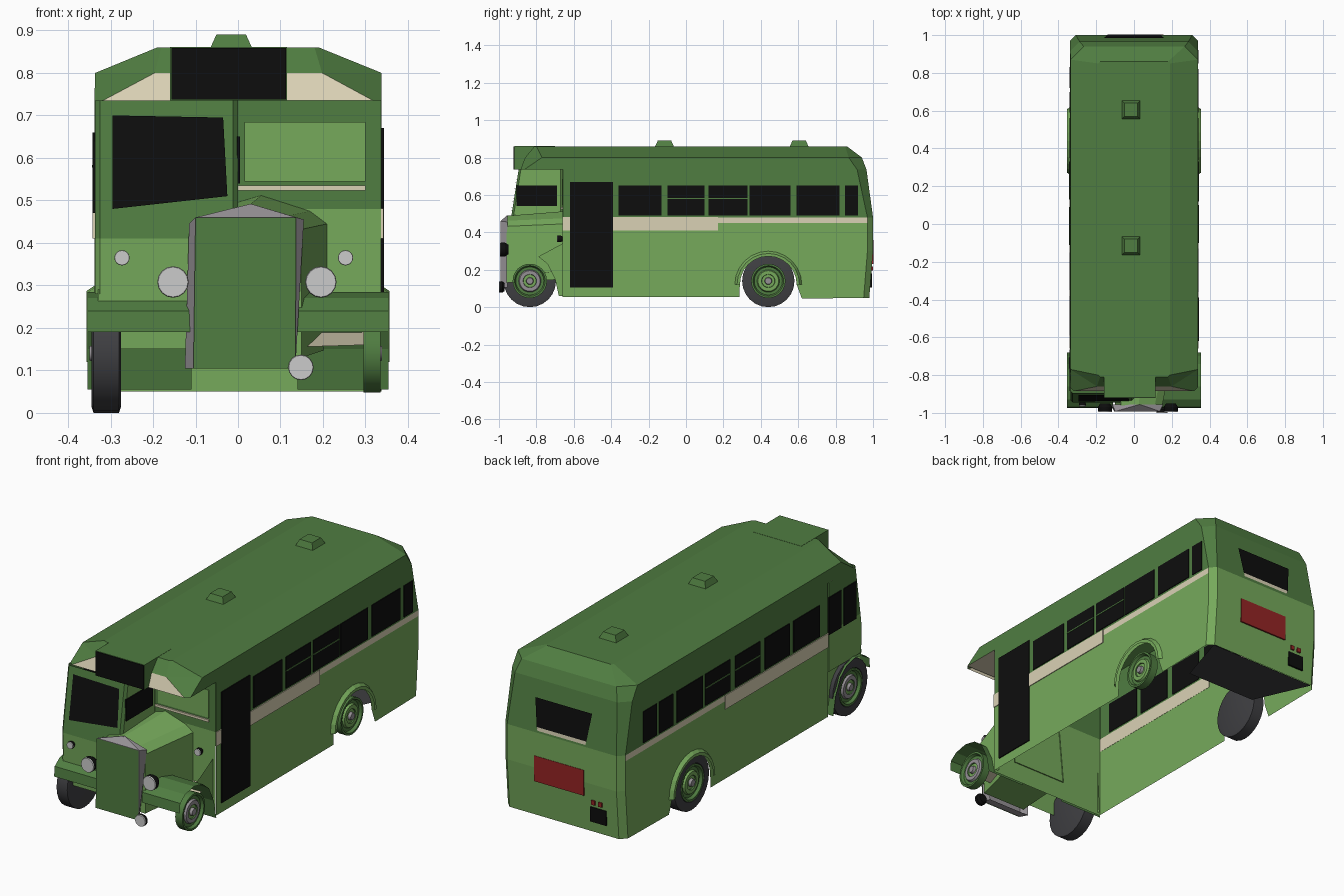
import bpy, bmesh, math
from mathutils import Vector

cube = bpy.data.objects.get("Cube")
if cube:
    bpy.data.objects.remove(cube, do_unlink=True)


def material(name, r, g, b):
    m = bpy.data.materials.new(name)
    m.use_nodes = True
    m.diffuse_color = (r, g, b, 1)
    m.node_tree.nodes["Principled BSDF"].inputs["Base Color"].default_value = (r, g, b, 1)
    return m


LIGHT = material("light green", .18, .40, .105)
DARK = material("dark green", .08, .205, .053)
CREAM = material("cream", .70, .64, .46)
BLACK = material("black", .004, .004, .004)
TYRE = material("tyre grey", .05, .05, .055)
METAL = material("radiator grey", .30, .28, .30)
LAMP = material("lamp grey", .60, .60, .60)
RED = material("red", .30, .018, .018)
W = .338  # half width of the body


def mesh(name, verts, faces, mats, rule=None):
    mats = mats if isinstance(mats, list) else [mats]
    me = bpy.data.meshes.new(name)
    me.from_pydata(verts, [], faces)
    bm = bmesh.new()
    bm.from_mesh(me)
    bmesh.ops.recalc_face_normals(bm, faces=bm.faces)
    bm.to_mesh(me)
    bm.free()
    for m in mats:
        me.materials.append(m)
    if rule:
        for p in me.polygons:
            p.material_index = rule(p.center, p.normal)
    ob = bpy.data.objects.new(name, me)
    bpy.context.collection.objects.link(ob)
    return ob


def loft(name, rings, mats, rule=None, bottom=False, top=False, skip=None):
    n = len(rings[0])
    verts = [v for r in rings for v in r]
    faces = []
    for k in range(len(rings) - 1):
        for i in range(n):
            j = (i + 1) % n
            f = [k * n + i, k * n + j, k * n + n + j, k * n + n + i]
            c = sum((Vector(verts[q]) for q in f), Vector()) / 4
            if not (skip and skip(c)):
                faces.append(f)
    if bottom:
        faces.append(list(range(n))[::-1])
    if top:
        faces.append([len(verts) - n + i for i in range(n)])
    return mesh(name, verts, faces, mats, rule)


def plan(z, x0, x1, y0, y1, front=(.01, .01), back=(.01, .01)):
    """Rectangle in plan with cut corners."""
    (a, b), (c, d) = front, back
    return [(x0 + a, y0, z), (x1 - a, y0, z), (x1, y0 + b, z), (x1, y1 - d, z),
            (x1 - c, y1, z), (x0 + c, y1, z), (x0, y1 - d, z), (x0, y0 + b, z)]


def box(name, xs, ys, zs, mat, taper=0):
    def rect(z, t):
        return [(xs[0] + t, ys[0] + t, z), (xs[1] - t, ys[0] + t, z),
                (xs[1] - t, ys[1] - t, z), (xs[0] + t, ys[1] - t, z)]
    return loft(name, [rect(zs[0], 0), rect(zs[1], taper)], mat, bottom=True, top=True)


def sheet(name, pts, mat):
    return mesh(name, pts, [list(range(len(pts)))], mat)


def turned(name, axis, centre, steps, mats, sides=24):
    """Stack of discs along x or y; steps are (offset, radius, material index)."""
    rings = []
    for off, r, _ in steps:
        ring = []
        for i in range(sides):
            a = 2 * math.pi * i / sides
            u, v = r * math.cos(a), r * math.sin(a)
            d = (off, u, v) if axis == "x" else (u, off, v)
            ring.append(tuple(c + e for c, e in zip(centre, d)))
        rings.append(ring)
    ob = loft(name, rings, mats, bottom=True, top=True)
    idx = [s[2] for s in steps[1:] for _ in range(sides)] + [steps[0][2], steps[-1][2]]
    ob.data.polygons.foreach_set("material_index", idx)
    bpy.context.view_layer.objects.active = ob
    bpy.ops.object.select_all(action="DESELECT")
    ob.select_set(True)
    bpy.ops.object.shade_smooth_by_angle(angle=math.radians(30))
    return ob


# Body shell, open underneath; lower sides are separate panels
levels = [(.05, .98, .03), (.3, 1, .03), (.41, 1, .03), (.45, 1, .03),
          (.48, 1, .03), (.735, .965, .05)]


def body_rule(c, n):
    if c.z > .48:
        return 1
    return 2 if c.z > .45 and abs(n.x) > .9 else 0


loft("body_shell", [plan(z, -W, W, -.66, y, (.002, .002), (b, b)) for z, y, b in levels],
     [LIGHT, DARK, CREAM], body_rule,
     skip=lambda c: c.z < .41 and abs(c.x) > W - .001)

# Roof with front canopy
CR = (.14, .09)
loft("roof", [plan(.735, -W, W, -.885, .965, (.02, .02), (.05, .05)),
              plan(.80, -.336, W, -.86, .94, CR, (.07, .07)),
              plan(.86, -.19, .19, -.81, .86)], [DARK, CREAM],
     lambda c, n: 1 if n.y < -.85 and c.z < .80 else 0, top=True)
sheet("canopy_ceiling", [(-W, -.865, .736), (W, -.865, .736), (W, -.66, .736), (-W, -.66, .736)], CREAM)
box("destination_box", (-.16, .115), (-.918, -.70), (.735, .861), DARK)
box("destination_blind", (-.157, .113), (-.922, -.917), (.737, .859), BLACK)
for y in (-.115, .605):
    box("roof_vent", (-.065, .033), (y - .05, y + .05), (.859, .89), DARK, .014)

# Lower side panels with rear wheel openings
arch = [(.44 - .152 * math.cos(math.pi * i / 12), .12 + .152 * math.sin(math.pi * i / 12)) for i in range(13)]
outline = [(-.66, .41), (-.66, .055), (.285, .055)] + arch + [(.62, .045), (.95, .05), (.97, .3), (.97, .41)]
for s, side in ((1, "left"), (-1, "right")):
    sheet(side + "_lower_panel", [(s * W, y, z) for y, z in outline], LIGHT)
    rim = [(s * x, .44 + (y - .44) * k, .12 + (z - .12) * k)
           for x, k in ((W, 1.18), (.356, 1.1), (.356, 1.0)) for y, z in arch]
    quads = [[k * 13 + i, k * 13 + i + 1, k * 13 + 14 + i, k * 13 + 13 + i] for k in (0, 1) for i in range(12)]
    mesh(side + "_rear_arch", rim, quads, LIGHT)
    xs = sorted((s * (W - .001), s * (W + .004)))
    box(side + "_waist_band", xs, (-.66, .17), (.41, .481), CREAM)

# Side windows and door
left = [(-.36, -.13), (-.10, .10), (.12, .33), (.34, .56), (.59, .82), (.85, .92)]
right = [(-.59, -.38), (-.35, -.15), (-.11, .09), (.13, .33), (.35, .56), (.59, .70), (.72, .83)]
for s, spans in ((1, left), (-1, right)):
    xs = sorted((s * (W - .002), s * (W + .004)))
    for a, b in spans:
        box("side_window", xs, (a, b), (.49, .65), BLACK)
    bars = sorted((s * W, s * (W + .006)))
    for a, b in spans[1:3] if s > 0 else spans[2:4]:
        box("window_bar", bars, (a, b), (.577, .583), DARK)
box("door", (W - .002, W + .005), (-.62, -.39), (.105, .67), BLACK)

# Rear details
sheet("rear_window", [(-.16, .984, .65), (.16, .984, .65), (.14, 1.002, .51), (-.14, 1.002, .51)], BLACK)
sheet("rear_window_sill", [(-.14, 1.002, .51), (.14, 1.002, .51), (.135, 1.003, .492), (-.135, 1.003, .492)], CREAM)
box("rear_panel", (-.125, .155), (.992, 1.002), (.23, .36), RED)
box("rear_plate", (-.245, -.155), (.984, .994), (.105, .18), BLACK)
for x in (-.175, -.215):
    box("tail_lamp", (x - .01, x + .01), (.99, 1.0), (.195, .217), RED)
sheet("rear_underfloor", [(-.31, .975, .052), (.31, .975, .052), (.20, .66, .07), (-.20, .66, .07)], TYRE)

# Driver's cab beside the bonnet


def cab_rule(c, n):
    if n.y < -.5:
        return 1 if c.z > .41 else 0
    return 1 if n.x < -.5 and c.z > .45 else 0


loft("cab", [plan(z, -W + .001, 0, y, -.66, (.012, .012)) for z, y in
             ((.28, -.94), (.41, -.945), (.48, -.935), (.735, -.895))], [LIGHT, DARK], cab_rule)
sheet("cab_apron", [(-.33, -.935, .15), (-.1, -.935, .15), (-.1, -.94, .29), (-.33, -.94, .29)], LIGHT)
sheet("windscreen", [(-.295, -.905, .70), (-.035, -.906, .695), (-.025, -.935, .51), (-.295, -.94, .48)], BLACK)
box("cab_inner_window", (-.002, .005), (-.905, -.69), (.54, .65), BLACK)
for a, b in ((-.885, -.785), (-.765, -.665)):
    box("cab_side_window", (-W - .004, -W + .002), (a, b), (.47, .66), BLACK)
box("bulkhead_strip", (0, .30), (-.667, -.658), (.523, .535), CREAM)
box("bulkhead_panel", (.015, .30), (-.664, -.658), (.545, .685), LIGHT)


# Bonnet and radiator
def section(y, x0, x1, low, shoulder, peak):
    m = (x0 + x1) / 2
    return [(x0, y, low), (x1, y, low), (x1, y, shoulder - .03), (x1 - .04, y, shoulder),
            (m, y, peak), (x0 + .03, y, shoulder)]


loft("bonnet", [section(-.96, -.10, .15, .13, .462, .488),
                section(-.655, -.10, .21, .15, .475, .512)], LIGHT, bottom=True)
front = [(-.105, .105), (.135, .105), (.137, .46), (-.10, .46)]
back = [(-.125, .105), (.115, .105), (.155, .455), (.03, .492), (-.115, .445)]
mesh("radiator_surround",
     [(x, -.992, z) for x, z in front] + [(x, -.955, z) for x, z in back],
     [(0, 1, 5, 4), (1, 2, 6, 5), (2, 7, 6), (2, 3, 7), (3, 8, 7), (3, 0, 4, 8), (0, 3, 2, 1)], METAL)
sheet("radiator_core", [(x, -.996, z) for x, z in front], DARK)

# Front mudguards
path = [(-.975, .19), (-.97, .24), (-.93, .27), (-.86, .285), (-.79, .27),
        (-.74, .23), (-.70, .15), (-.68, .055)]
fan = [(-.79, .27), (-.66, .34), (-.645, .06), (-.68, .06), (-.70, .15), (-.74, .23)]
n = len(path)
for side, x0, x1 in (("left", .14, .354), ("right", -.11, -.354)):
    mesh(side + "_front_mudguard", [(x, y, z) for x in (x0, x1) for y, z in path],
         [(i, i + 1, n + i + 1, n + i) for i in range(n - 1)], DARK)
    s = 1 if x1 > 0 else -1
    sheet(side + "_mudguard_skirt", [(s * .32, y, z) for y, z in fan], LIGHT)
sheet("mudguard_valance", [(.14, -.90, .155), (.30, -.90, .16), (.30, -.66, .20), (.14, -.66, .20)], CREAM)

# Wheels: tyres on the right side only, hubs all round
for y, name in ((-.835, "front"), (.44, "rear")):
    turned("right_" + name + "_tyre", "x", (-.31, y, .14),
           [(.035, .125, 0), (.03, .14, 0), (-.03, .14, 0), (-.035, .125, 0), (-.035, .095, 0), (-.02, .09, 0)], TYRE)
    ring = 2 if name == "front" else 1
    for s in (1, -1):
        x = s * (.315 if s > 0 else .325)
        turned(("left_" if s > 0 else "right_") + name + "_hub", "x", (x, y, .14),
               [(-s * .02, .092, 0), (s * .02, .092, 0), (s * .02, .082, 0), (s * .006, .075, 0),
                (s * .006, .06, 0), (s * .016, .055, ring), (s * .016, .036, ring),
                (s * .01, .034, 0), (s * .01, .02, 1), (s * .024, .017, 2)], [DARK, LIGHT, METAL])

# Lamps
for x, y, z, r, d, name in ((-.153, -.995, .308, .037, .045, "headlamp"), (.195, -.995, .308, .037, .045, "headlamp"),
                            (.148, -1.0, .107, .03, .03, "fog_lamp"), (-.273, -.965, .365, .018, .025, "side_lamp"),
                            (.253, -.69, .365, .018, .03, "side_lamp")):
    turned(name, "y", (x, y, z), [(d, r * .7, 0), (d * .6, r, 0), (.004, r, 0), (0, r * .95, 1)], [BLACK, LAMP], 16)
